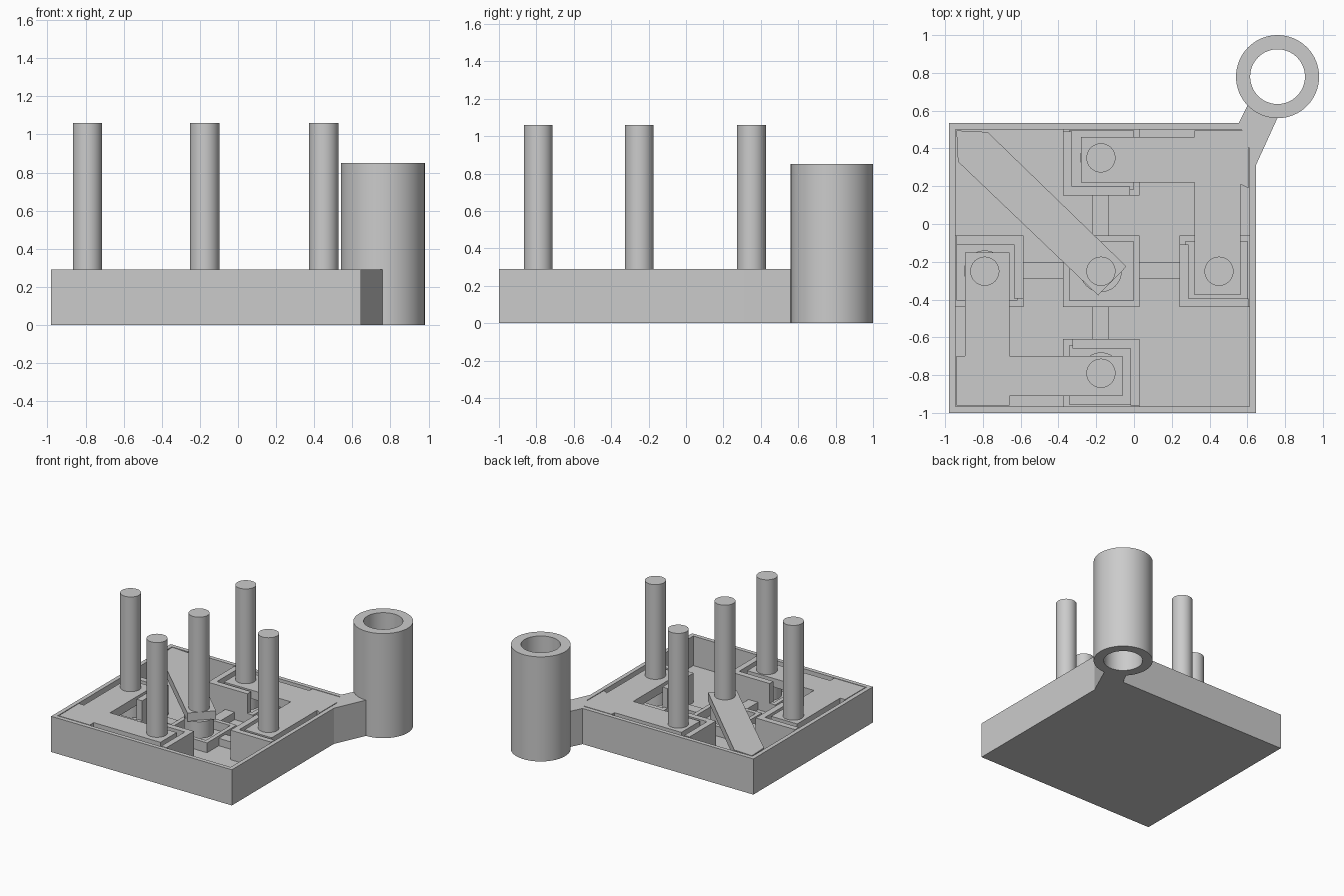
import bpy, bmesh

if "Cube" in bpy.data.objects:
    bpy.data.objects.remove(bpy.data.objects["Cube"])

grey = bpy.data.materials.new("plain_grey")
grey.use_nodes = True
grey.diffuse_color = (0.6, 0.6, 0.6, 1)
grey.node_tree.nodes["Principled BSDF"].inputs["Base Color"].default_value = (0.6, 0.6, 0.6, 1)

TOP, FLEX, LOW, FLOOR = 0.29, 0.22, 0.13, 0.05   # rim, arm underside, low walls, floor
WALL = 0.048


def finish(name, bm):
    bmesh.ops.recalc_face_normals(bm, faces=bm.faces)
    mesh = bpy.data.meshes.new(name)
    bm.to_mesh(mesh)
    bm.free()
    mesh.materials.append(grey)
    ob = bpy.data.objects.new(name, mesh)
    bpy.context.collection.objects.link(ob)
    return ob


def prism(name, pts, z0, z1):
    """Extrude a flat outline from z0 to z1."""
    bm = bmesh.new()
    face = bm.faces.new([bm.verts.new((x, y, z0)) for x, y in pts])
    ext = bmesh.ops.extrude_face_region(bm, geom=[face])
    verts = [v for v in ext["geom"] if isinstance(v, bmesh.types.BMVert)]
    bmesh.ops.translate(bm, verts=verts, vec=(0, 0, z1 - z0))
    return finish(name, bm)


def rect(x0, x1, y0, y1):
    return [(x0, y0), (x1, y0), (x1, y1), (x0, y1)]


def tray(name, outline, z0, z1, floor):
    """Box with an open top and thin walls."""
    ob = prism(name, outline, z0, z1)
    bm = bmesh.new()
    bm.from_mesh(ob.data)
    top = max(bm.faces, key=lambda f: f.calc_center_median().z)
    bmesh.ops.inset_region(bm, faces=[top], thickness=WALL)
    ext = bmesh.ops.extrude_face_region(bm, geom=[top])
    bmesh.ops.delete(bm, geom=[top], context="FACES_ONLY")
    verts = [v for v in ext["geom"] if isinstance(v, bmesh.types.BMVert)]
    bmesh.ops.translate(bm, verts=verts, vec=(0, 0, floor - z1))
    bmesh.ops.recalc_face_normals(bm, faces=bm.faces)
    bm.to_mesh(ob.data)
    bm.free()


def smooth(ob):
    bpy.ops.object.select_all(action="DESELECT")
    ob.select_set(True)
    bpy.context.view_layer.objects.active = ob
    bpy.ops.object.shade_smooth_by_angle()


def rod(name, x, y, r, z0, z1):
    bm = bmesh.new()
    bmesh.ops.create_cone(bm, cap_ends=True, segments=48, radius1=r, radius2=r, depth=z1 - z0)
    bmesh.ops.translate(bm, verts=bm.verts, vec=(x, y, (z0 + z1) / 2))
    smooth(finish(name, bm))


# Case and the tube on its corner bracket
tray("case", rect(-0.98, 0.645, -1, 0.535), 0, TOP, FLOOR)
prism("bracket", [(0.555, 0.535), (0.645, 0.31), (0.762, 0.567), (0.605, 0.635)], 0, TOP)

bm = bmesh.new()
profile = [(0.22, 0), (0.22, 0.85), (0.145, 0.85), (0.145, 0)]
loop = [bm.verts.new((0.76 + r, 0.78, z)) for r, z in profile]
edges = [bm.edges.new((loop[i], loop[(i + 1) % 4])) for i in range(4)]
bmesh.ops.spin(bm, geom=loop + edges, cent=(0.76, 0.78, 0), axis=(0, 0, 1),
               angle=6.283185307, steps=64, use_merge=True)
bmesh.ops.remove_doubles(bm, verts=bm.verts, dist=0.0005)
smooth(finish("tube", bm))

# Low cups on the floor, joined by channel bars
cups = {
    "centre": (-0.375, 0.03, -0.44, -0.06),
    "back": (-0.375, 0.03, 0.15, 0.53),
    "front": (-0.375, 0.03, -0.99, -0.61),
    "left": (-0.97, -0.585, -0.44, -0.06),
    "right": (0.24, 0.635, -0.44, -0.06),
}
for name, bounds in cups.items():
    tray(name + "_cup", rect(*bounds), 0.02, LOW, FLOOR + 0.01)
for name, bounds in {
    "back": (-0.22, -0.135, -0.07, 0.16),
    "front": (-0.22, -0.135, -0.62, -0.43),
    "left": (-0.595, -0.365, -0.29, -0.205),
    "right": (0.02, 0.25, -0.29, -0.205),
}.items():
    prism(name + "_channel", rect(*bounds), 0.02, LOW - 0.02)

# Tall walls shielding the outer cups
prism("back_shield", [(-0.375, 0.49), (-0.375, 0.15), (-0.02, 0.15), (-0.02, 0.198),
                      (-0.327, 0.198), (-0.327, 0.49)], FLOOR, TOP)
prism("front_shield", [(0.03, -0.96), (0.03, -0.61), (-0.325, -0.61), (-0.325, -0.658),
                       (-0.018, -0.658), (-0.018, -0.96)], FLOOR, TOP)
prism("left_shield", [(-0.94, -0.06), (-0.585, -0.06), (-0.585, -0.395), (-0.635, -0.395),
                      (-0.635, -0.108), (-0.94, -0.108)], FLOOR, TOP)
prism("right_shield", [(0.605, -0.44), (0.24, -0.44), (0.24, -0.108), (0.288, -0.108),
                       (0.288, -0.395), (0.605, -0.395)], FLOOR, TOP)

# Flexible arms in the top layer, with solid corners below
prism("back_right_arms", [(-0.28, 0.46), (-0.28, 0.22), (0.32, 0.22), (0.32, -0.375),
                          (0.565, -0.375), (0.565, 0.21), (0.605, 0.19), (0.605, 0.495),
                          (0.32, 0.495), (0.32, 0.46)], FLEX, TOP)
prism("front_left_arms", [(-0.06, -0.91), (-0.06, -0.7), (-0.66, -0.7), (-0.66, -0.15),
                          (-0.895, -0.15), (-0.895, -0.7), (-0.94, -0.7), (-0.94, -0.96),
                          (-0.66, -0.96), (-0.66, -0.91)], FLEX, TOP)
prism("back_right_corner", rect(0.32, 0.605, 0.22, 0.495), FLOOR, FLEX)
prism("front_left_corner", rect(-0.94, -0.66, -0.96, -0.7), FLOOR, FLEX)
prism("diagonal_arm", [(-0.932, 0.33), (-0.19, -0.378), (-0.04, -0.225),
                       (-0.775, 0.487), (-0.94, 0.495)], FLEX, TOP)

# Push pins with wider plungers under the arms
for name, x, y in [("centre", -0.175, -0.25), ("back", -0.175, 0.35), ("front", -0.175, -0.79),
                   ("left", -0.79, -0.25), ("right", 0.45, -0.25)]:
    rod(name + "_pin", x, y, 0.077, FLEX + 0.01, 1.06)
    rod(name + "_plunger", x, y, 0.11, 0.09, FLEX + 0.005)
